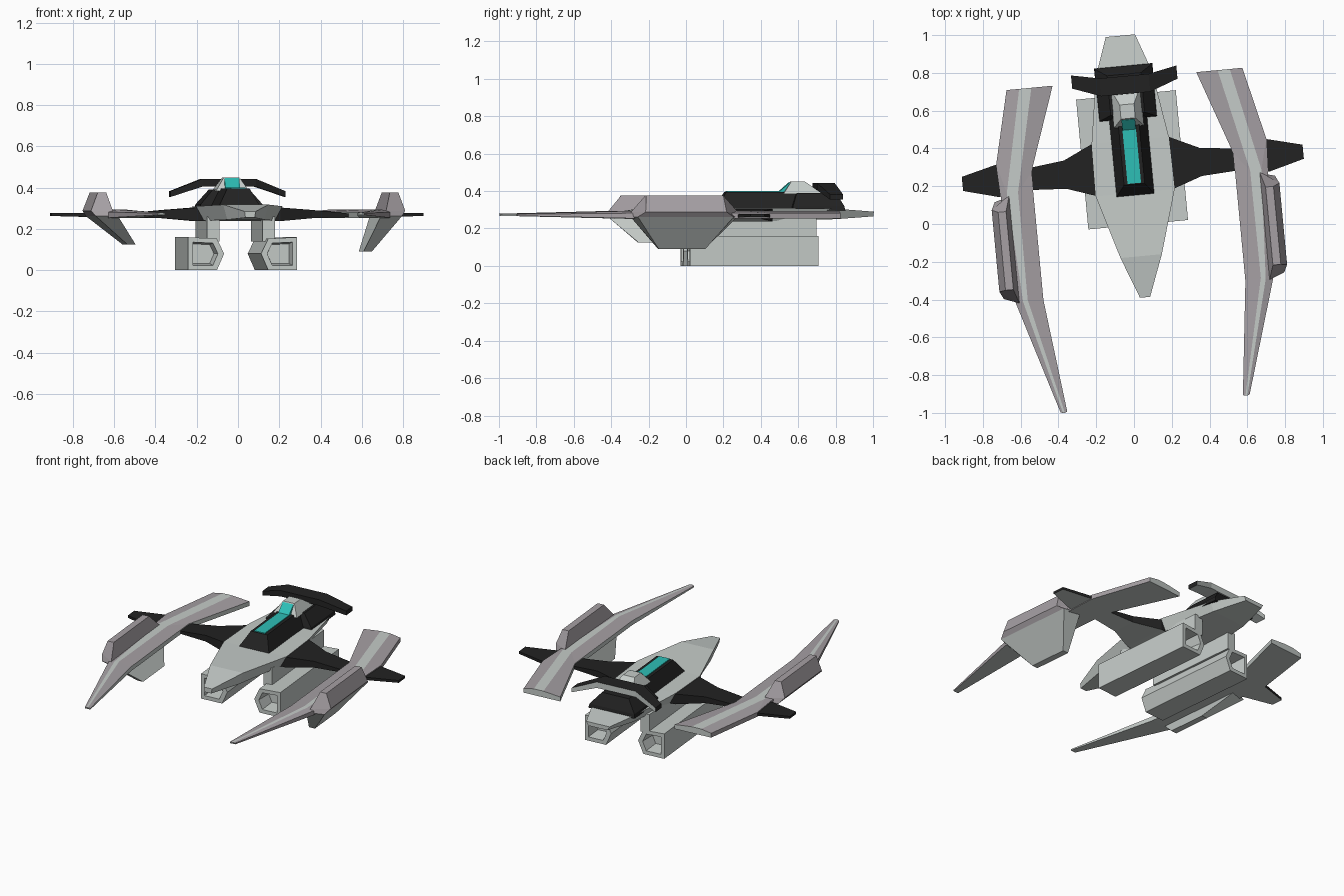
import bpy, bmesh, math
from mathutils import Matrix, Vector

if "Cube" in bpy.data.objects:
    bpy.data.objects.remove(bpy.data.objects["Cube"])

# whole craft is turned a little about z
TURN = Matrix.Translation((-0.006, 0.295, 0)) @ Matrix.Rotation(math.radians(5.4), 4, 'Z')


def material(name, rgb):
    m = bpy.data.materials.new(name)
    m.diffuse_color = (*rgb, 1)
    m.use_nodes = True
    m.node_tree.nodes["Principled BSDF"].inputs["Base Color"].default_value = m.diffuse_color
    return m


HULL = material("pale grey hull", (0.56, 0.60, 0.58))
MAUVE = material("mauve grey", (0.38, 0.35, 0.37))
BLACK = material("black", (0.016, 0.016, 0.016))
TEAL = material("teal glass", (0.027, 0.52, 0.47))


def loft(name, rings, mats, rule=None):
    """Skin equal-length rings of points, cap both ends, colour faces by rule."""
    bm = bmesh.new()
    vs = [[bm.verts.new(p) for p in r] for r in rings]
    n = len(rings[0])
    slot = bm.faces.layers.int.new("strip")
    for a, b in zip(vs, vs[1:]):
        for i in range(n):
            j = (i + 1) % n
            f = bm.faces.new((a[i], a[j], b[j], b[i]))
            f[slot] = i
    for cap in (vs[0], vs[-1]):
        bm.faces.new(cap)[slot] = -1
    bmesh.ops.recalc_face_normals(bm, faces=bm.faces)
    bm.normal_update()
    if rule:
        for f in bm.faces:
            f.material_index = rule(f, f[slot])
    bm.faces.layers.int.remove(slot)
    bm.transform(TURN)
    me = bpy.data.meshes.new(name)
    bm.to_mesh(me)
    bm.free()
    for m in mats:
        me.materials.append(m)
    ob = bpy.data.objects.new(name, me)
    bpy.context.collection.objects.link(ob)
    return ob


def slab(z, w, y0, y1):
    return [(-w, y0, z), (w, y0, z), (w, y1, z), (-w, y1, z)]


def span(x, y0, y1, z0, z1):
    return [(x, y0, z0), (x, y1, z0), (x, y1, z1), (x, y0, z1)]


# fuselage with tapered nose and tail: y, half width, bottom, top
hull = [(-0.686, 0.027, 0.255, 0.285), (-0.467, 0.11, 0.245, 0.318), (-0.13, 0.21, 0.24, 0.31),
        (0.15, 0.205, 0.24, 0.31), (0.5, 0.15, 0.25, 0.305), (0.705, 0.078, 0.265, 0.29)]
loft("fuselage", [[(-w, y, t), (w, y, t), (0.82 * w, y, b), (-0.82 * w, y, b)]
                  for y, w, b, t in hull], [HULL])

# cross wing, black with a pale underside
half = [(0.2, -0.13, 0.15, 0.238, 0.304), (0.36, -0.075, 0.075, 0.252, 0.292),
        (0.53, -0.065, 0.055, 0.257, 0.276), (0.72, -0.085, 0.087, 0.258, 0.276),
        (0.906, -0.035, 0.04, 0.263, 0.278)]
stations = [(-s[0], *s[1:]) for s in reversed(half)] + half
loft("cross_wing", [span(*s) for s in stations], [BLACK, HULL],
     lambda f, i: 1 if f.normal.z < -0.7 else 0)

# cockpit housing, rear housing, hump and glass
loft("cockpit_housing", [slab(0.30, 0.105, -0.15, 0.32), slab(0.395, 0.055, -0.085, 0.30)], [BLACK])
loft("rear_housing", [slab(0.295, 0.155, 0.26, 0.545), slab(0.32, 0.15, 0.265, 0.54),
                      slab(0.39, 0.09, 0.29, 0.50)], [BLACK])
loft("cockpit_hump", [slab(0.385, 0.08, 0.22, 0.43), slab(0.45, 0.038, 0.265, 0.34)], [HULL])
glass = [(-0.08, 0.39), (-0.08, 0.40), (0.205, 0.40), (0.258, 0.447), (0.275, 0.39)]
loft("cockpit_glass", [[(x, y, z) for y, z in glass] for x in (-0.036, 0.036)], [TEAL])

# drooped rear spoiler
loft("rear_spoiler", [span(-0.28, 0.45, 0.52, 0.355, 0.383), span(-0.13, 0.395, 0.49, 0.405, 0.443),
                      span(0.13, 0.395, 0.49, 0.405, 0.443), span(0.28, 0.45, 0.52, 0.355, 0.383)],
     [BLACK, HULL], lambda f, i: 1 if f.normal.z < -0.7 or f.normal.y > 0.7 else 0)

# blade: rows of (x, y) for inner edge, two ridge lines, outer edge
blade = [[(0.382, 0.475), (0.495, 0.475), (0.56, 0.475), (0.627, 0.475)],
         [(0.537, 0.03), (0.617, -0.07), (0.677, -0.07), (0.718, 0.09)],
         [(0.537, -0.65), (0.62, -0.64), (0.645, -0.65), (0.685, -0.65)],
         [(0.467, -1.25), (0.48, -1.255), (0.49, -1.255), (0.503, -1.25)]]

# engine section: x, z
pod = [(0.09, 0.08), (0.125, 0.153), (0.265, 0.16), (0.265, 0.0), (0.125, 0.0)]
mid = (0.19, 0.08)


def pod_ring(y, k):
    return [(mid[0] + k * (x - mid[0]), y, mid[1] + k * (z - mid[1])) for x, z in pod]


for side, s in (("right", 1), ("left", -1)):
    def flip(rings):
        return [[(s * x, y, z) for x, y, z in r] for r in rings]

    # long curved blade with raised pale centre strip
    rings = []
    for k, row in enumerate(blade):
        tip = k == 3
        tops = (0.276, 0.279, 0.279, 0.276) if tip else (0.282, 0.294, 0.294, 0.282)
        low = 0.268 if tip else 0.254
        r = [(x, y, z) for (x, y), z in zip(row, tops)]
        r += [(row[3][0], row[3][1], low), (row[0][0], row[0][1], low)]
        rings.append(r)
    loft(side + "_blade", flip(rings), [HULL, MAUVE], lambda f, i: 1 if i in (0, 2, 3) else 0)

    # bent fin on the blade: z, inner x, outer x, y range
    low = (0.09, 0.57, 0.61) if s > 0 else (0.125, 0.54, 0.58)
    fin = [(*low, -0.50, -0.25, 0.0), (0.262, 0.64, 0.745, -0.655, -0.08, 0.03),
           (0.288, 0.665, 0.765, -0.655, -0.08, 0.07), (0.376, 0.69, 0.732, -0.58, -0.165, 0.0)]
    loft(side + "_fin", flip([[(a, y0, z), (a, y1, z), (b, y1 - e, z), (b, y0 + e, z)]
                              for z, a, b, y0, y1, e in fin]), [HULL, MAUVE],
         lambda f, i: 1 if f.calc_center_median().z > 0.268 else 0)

    # engine pod with hollow ends, and the pylon holding it
    loft(side + "_engine", flip([pod_ring(-0.2, 0.6), pod_ring(-0.30, 0.7), pod_ring(-0.30, 1),
                                 pod_ring(0.39, 1), pod_ring(0.39, 0.7), pod_ring(0.29, 0.6)]), [HULL])
    loft(side + "_pylon", flip([[(0.105, y, 0.14), (0.165, y, 0.14), (0.165, y, 0.26), (0.105, y, 0.26)]
                                for y in (-0.22, 0.39)]), [HULL])
